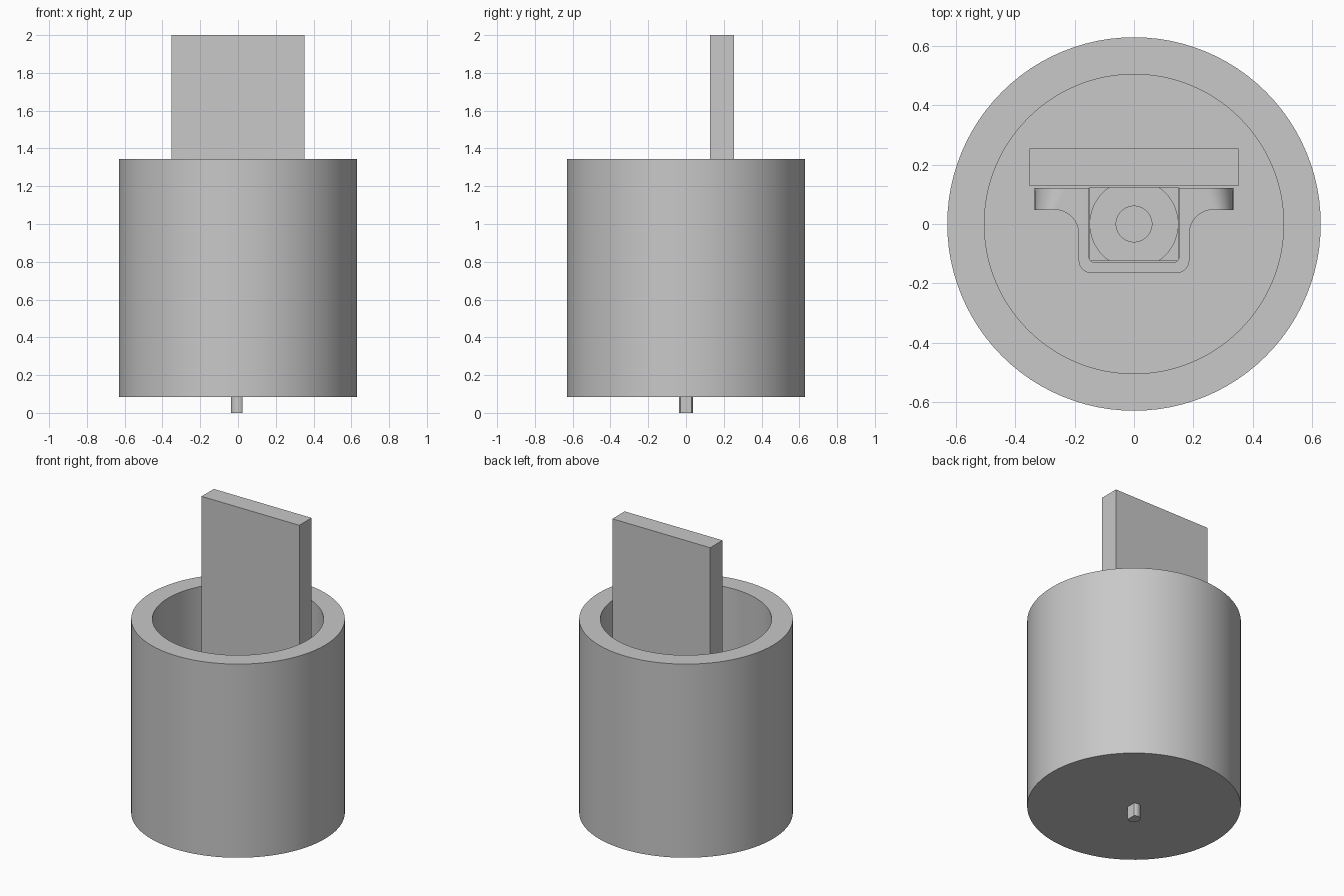
import bpy, bmesh, math
from mathutils import Vector

cube = bpy.data.objects.get("Cube")
if cube:
    bpy.data.objects.remove(cube, do_unlink=True)

grey = bpy.data.materials.new("plain grey")
grey.use_nodes = True
grey.diffuse_color = (0.58, 0.58, 0.58, 1)
grey.node_tree.nodes["Principled BSDF"].inputs["Base Color"].default_value = grey.diffuse_color


def finish(name, bm):
    bmesh.ops.recalc_face_normals(bm, faces=bm.faces)
    mesh = bpy.data.meshes.new(name)
    bm.to_mesh(mesh)
    bm.free()
    mesh.materials.append(grey)
    mesh.shade_smooth()
    mesh.set_sharp_from_angle(angle=math.radians(30))
    obj = bpy.data.objects.new(name, mesh)
    bpy.context.collection.objects.link(obj)


def prism(outline, z0, z1):
    """Extrude a flat outline from z0 up to z1."""
    bm = bmesh.new()
    base = bm.faces.new([bm.verts.new((x, y, z0)) for x, y in outline])
    top = bmesh.ops.extrude_face_region(bm, geom=[base])["geom"]
    bmesh.ops.translate(bm, vec=(0, 0, z1 - z0),
                        verts=[g for g in top if isinstance(g, bmesh.types.BMVert)])
    return bm


def fillet(points, steps=8):
    """Round the corners of an outline given as x, y, radius."""
    out = []
    for i, (x, y, r) in enumerate(points):
        p = Vector((x, y))
        if not r:
            out.append(p)
            continue
        a = (Vector(points[i - 1][:2]) - p).normalized()
        b = (Vector(points[(i + 1) % len(points)][:2]) - p).normalized()
        for k in range(steps + 1):
            t = k / steps * math.pi / 2
            out.append(p + a * r * (1 - math.sin(t)) + b * r * (1 - math.cos(t)))
    return out


def arc(r, start, end, steps):
    return [(r * math.cos(start + (end - start) * k / steps),
             r * math.sin(start + (end - start) * k / steps)) for k in range(steps + 1)]


def rect(w, y0, y1):
    return [(-w, y0), (w, y0), (w, y1), (-w, y1)]


def disc(r):
    return arc(r, 0, math.tau, 48)[:-1]


base_z, floor_z, rim_z = 0.085, 0.25, 1.345
gear_top, motor_top = 0.48, 0.85

# Cup: revolved wall and floor
bm = bmesh.new()
profile = [(0, base_z), (0.63, base_z), (0.63, rim_z),
           (0.505, rim_z), (0.505, floor_z), (0, floor_z)]
verts = [bm.verts.new((r, 0, z)) for r, z in profile]
edges = [bm.edges.new(pair) for pair in zip(verts, verts[1:])]
bmesh.ops.spin(bm, geom=verts + edges, cent=(0, 0, 0), axis=(0, 0, 1),
               angle=math.tau, steps=96)
bmesh.ops.remove_doubles(bm, verts=bm.verts, dist=0.0001)
finish("cup", bm)

# Upright board
finish("board", prism(rect(0.352, 0.128, 0.254), floor_z, 2.0))

# Motor: gearbox, can with two flats, rear boss, D-shaped shaft
finish("gearbox", prism(rect(0.15, -0.125, 0.125), floor_z, gear_top))
flat = math.asin(0.125 / 0.15)
finish("motor_can", prism(arc(0.15, -flat, flat, 20) +
                          arc(0.15, math.pi - flat, math.pi + flat, 20),
                          gear_top, motor_top))
finish("motor_rear_boss", prism(disc(0.062), motor_top, motor_top + 0.025))
cut = math.acos(0.025 / 0.038)
finish("shaft", prism(arc(0.038, cut, math.tau - cut, 28), 0, floor_z))

# Bracket: filleted hat section around the gearbox, ears with rounded corners
half = [(0.152, 0.122, 0), (0.335, 0.122, 0), (0.335, 0.048, 0),
        (0.187, 0.048, 0.08), (0.187, -0.166, 0.045)]
outer = half + [(-x, y, r) for x, y, r in reversed(half)]
inner = [(-0.152, -0.13, 0.02), (0.152, -0.13, 0.02)]
bm = prism(fillet(outer + inner), floor_z, 0.5)
corners = [e for e in bm.edges
           if all(abs(v.co.x) > 0.33 for v in e.verts)
           and abs(e.verts[0].co.z - e.verts[1].co.z) < 0.001]
bmesh.ops.bevel(bm, geom=corners, offset=0.1, segments=8, profile=0.5, affect='EDGES')
finish("bracket", bm)
